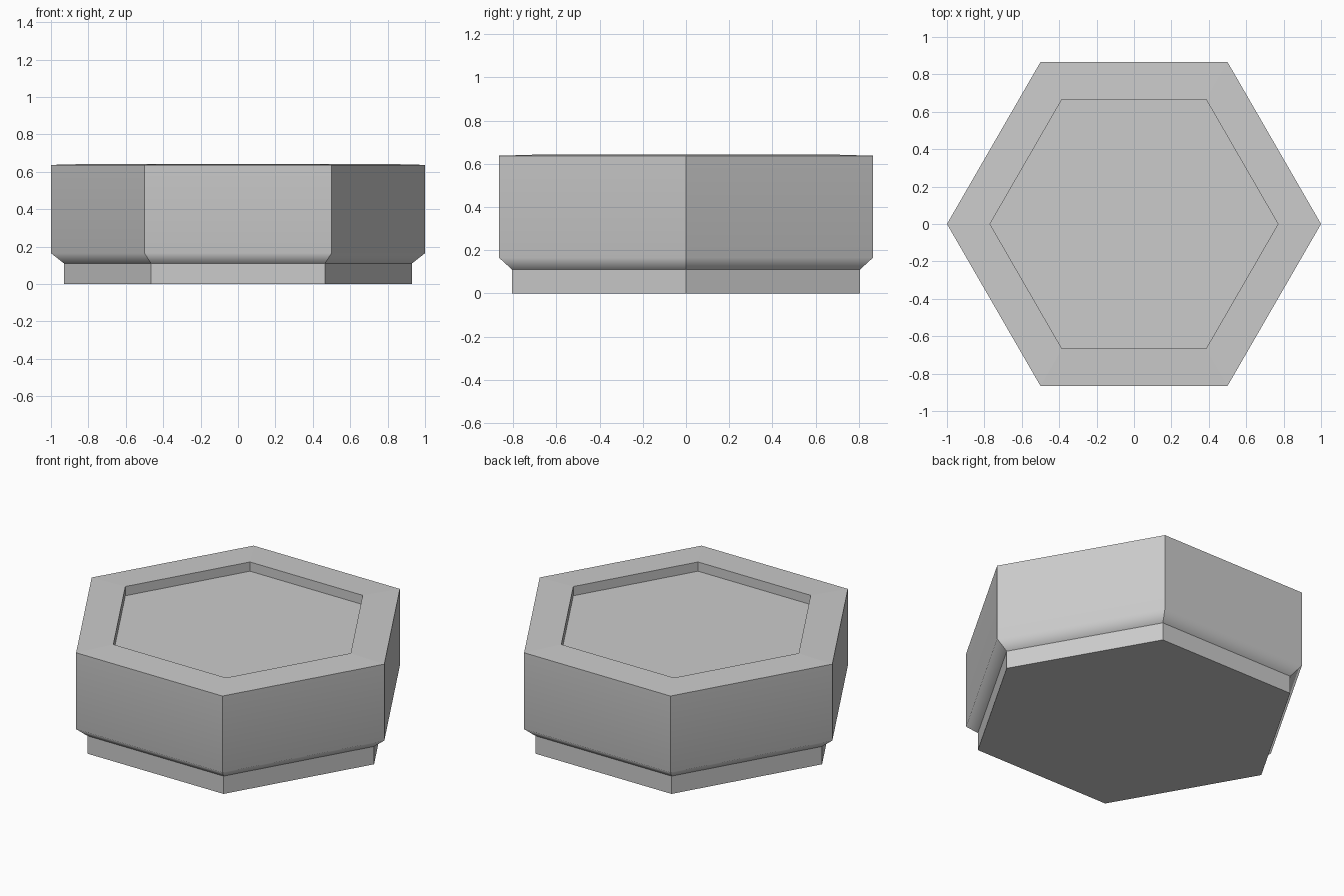
import bpy
import bmesh
from math import cos, sin, pi

cube = bpy.data.objects.get("Cube")
if cube:
    bpy.data.objects.remove(cube, do_unlink=True)

# Single grey material
grey = bpy.data.materials.new("grey")
grey.use_nodes = True
colour = (0.6, 0.6, 0.6, 1)
grey.diffuse_color = colour
grey.node_tree.nodes["Principled BSDF"].inputs["Base Color"].default_value = colour

# Corner radius and height, from the foot up and into the recess
PROFILE = [(0.93, 0), (0.93, 0.11), (1, 0.165), (1, 0.637), (0.77, 0.643), (0.77, 0.586)]
SOFT_RING = 2  # the bevel blends smoothly into the wall here
SIDES = 6

bm = bmesh.new()
rings = [[bm.verts.new((r * cos(2 * pi * i / SIDES), r * sin(2 * pi * i / SIDES), z))
          for i in range(SIDES)] for r, z in PROFILE]

# Foot underside, outer walls, rim and recess floor
bm.faces.new(rings[0][::-1])
for low, high in zip(rings, rings[1:]):
    for i in range(SIDES):
        j = (i + 1) % SIDES
        bm.faces.new((low[i], low[j], high[j], high[i]))
bm.faces.new(rings[-1])

# Every edge is crisp except the ring above the bevel
soft = set(rings[SOFT_RING])
for face in bm.faces:
    face.smooth = True
for edge in bm.edges:
    edge.smooth = all(v in soft for v in edge.verts)

mesh = bpy.data.meshes.new("hexagonal_tile")
bm.to_mesh(mesh)
bm.free()
mesh.materials.append(grey)
tile = bpy.data.objects.new("hexagonal_tile", mesh)
bpy.context.collection.objects.link(tile)

# Keep the large walls flat while the bevel fades
weighted = tile.modifiers.new("weighted_normals", 'WEIGHTED_NORMAL')
weighted.keep_sharp = True
